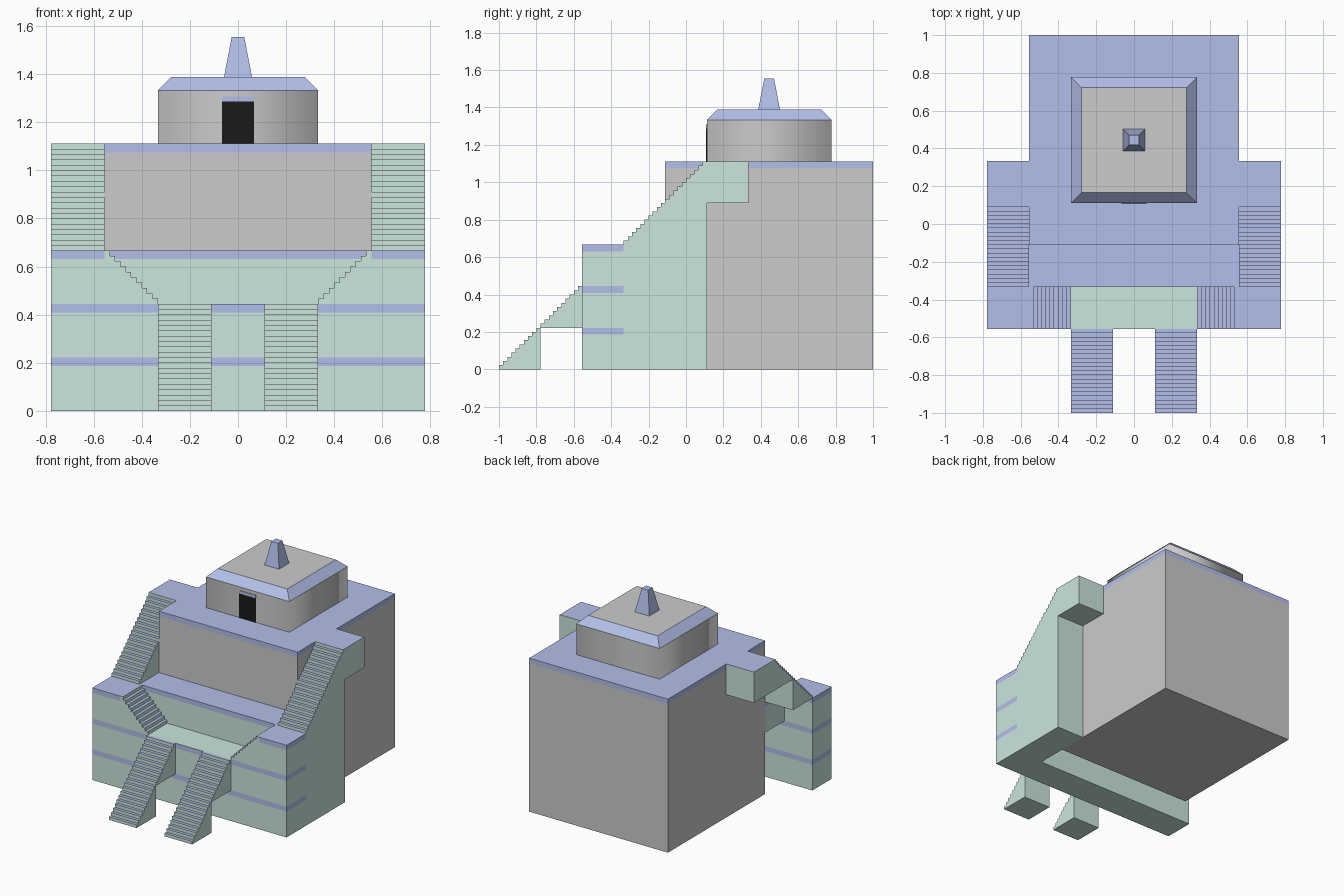
import bpy, bmesh, math
from mathutils import Matrix, Vector

if "Cube" in bpy.data.objects:
    bpy.data.objects.remove(bpy.data.objects["Cube"])

U = 1 / 9          # module: every size is a multiple of this
BAND = 0.036       # height of the blue trim


def material(name, rgb):
    m = bpy.data.materials.new(name)
    m.diffuse_color = (*rgb, 1)
    m.use_nodes = True
    m.node_tree.nodes["Principled BSDF"].inputs["Base Color"].default_value = m.diffuse_color
    return m


GREY, GREEN, BLUE, BLACK = range(4)
MATS = [None, material("green_stone", (0.60, 0.79, 0.73)),
        material("blue_trim", (0.45, 0.52, 0.82)), material("dark_opening", (0.01, 0.01, 0.01))]


def finish(name, bm):
    bmesh.ops.recalc_face_normals(bm, faces=bm.faces)
    me = bpy.data.meshes.new(name)
    bm.to_mesh(me)
    bm.free()
    for m in MATS:
        me.materials.append(m)
    ob = bpy.data.objects.new(name, me)
    bpy.context.collection.objects.link(ob)
    return ob


def tower(name, cx, cy, rings, sides, base, top):
    """Stacked rectangular rings (half x, half y, z); one material per storey."""
    bm = bmesh.new()
    loops = [[bm.verts.new((cx + sx * hx, cy + sy * hy, z))
              for sx, sy in ((-1, -1), (1, -1), (1, 1), (-1, 1))] for hx, hy, z in rings]
    for a, b, mat in zip(loops, loops[1:], sides):
        for i in range(4):
            j = (i + 1) % 4
            bm.faces.new((a[i], a[j], b[j], b[i])).material_index = mat
    bm.faces.new(loops[0][::-1]).material_index = base
    bm.faces.new(loops[-1]).material_index = top
    return finish(name, bm)


def block(name, x0, x1, y0, y1, z0, z1, side=GREEN, top=GREEN, bands=()):
    """Box in modules; bands lists the heights whose upper edge has blue trim."""
    levels, sides = [z0 * U], []
    for b in bands:
        levels += [b * U - BAND, b * U]
        sides += [side, BLUE]
    if levels[-1] < z1 * U - 1e-6:
        levels.append(z1 * U)
        sides.append(side)
    hx, hy = (x1 - x0) / 2 * U, (y1 - y0) / 2 * U
    return tower(name, (x0 + x1) / 2 * U, (y0 + y1) / 2 * U,
                 [(hx, hy, z) for z in levels], sides, side, top)


def stairs(name, x, y, z, turn, flights):
    """Flights of ten steps climbing along local +y, two modules wide."""
    bm = bmesh.new()
    s, size = 0.2 * U, 2 * U
    mat = Matrix.Translation(Vector((x, y, z)) * U) @ Matrix.Rotation(math.radians(turn), 4, 'Z')
    for f in range(flights):
        prof = [(0, 0)]
        for i in range(10):
            prof += [(i * s, (i + 1) * s), ((i + 1) * s, (i + 1) * s)]
        prof.append((size, 0))
        face = bm.faces.new([bm.verts.new(mat @ Vector((-U, f * size + p, f * size + q)))
                             for p, q in prof])
        ext = bmesh.ops.extrude_face_region(bm, geom=[face], use_keep_orig=True)
        shift = mat.to_3x3() @ Vector((size, 0, 0))
        bmesh.ops.translate(bm, vec=shift,
                            verts=[v for v in ext["geom"] if isinstance(v, bmesh.types.BMVert)])
    bmesh.ops.recalc_face_normals(bm, faces=bm.faces)
    for f in bm.faces:
        f.normal_update()
        f.material_index = BLUE if f.normal.z > 0.5 else GREEN
    return finish(name, bm)


# Main mass, front wall and raised terrace slab
block("main_block", -5, 5, -1, 9, 0, 10, GREY, BLUE, [10])
block("front_wall", -7, 7, -5, -3, 0, 4, bands=[2, 4])
block("terrace", -5, 5, -3, -1, 4, 6, top=BLUE, bands=[6])

# Mirrored parts
for s, side in ((1, "right"), (-1, "left")):
    xa, xb = sorted((5 * s, 7 * s))
    block(f"corner_block_{side}", xa, xb, -5, -3, 4, 6, top=BLUE, bands=[6])
    block(f"upper_landing_{side}", xa, xb, 1, 3, 8, 10, top=BLUE)
    stairs(f"upper_stairs_{side}", 6 * s, -3, 6, 0, 2)
    stairs(f"middle_stairs_{side}", 3 * s, -4, 4, -90 * s, 1)
    stairs(f"front_stairs_{side}", 2 * s, -9, 0, 0, 2)

# Solid support under the right upper stairs only
block("stair_support_front", 5, 7, -3, -1, 0, 6)
block("stair_support_back", 5, 7, -1, 1, 0, 8)

# Temple on top: smooth-shaded walls, sloped roof and spire
CY = 4 * U
walls = block("temple_walls", -3, 3, 1, 7, 10, 12, GREY, GREY)
for p in walls.data.polygons:
    p.use_smooth = abs(p.normal.z) < 0.5
tower("temple_roof", 0, CY, [(3 * U, 3 * U, 12 * U), (0.278, 0.278, 12.5 * U)], [BLUE], GREY, GREY)
tower("spire", 0, CY, [(0.058, 0.058, 12.5 * U), (0.026, 0.026, 14 * U)], [BLUE], BLUE, BLUE)

# Doorway and lintel
tower("doorway", 0, U, [(0.067, 0.003, 10 * U), (0.067, 0.003, 1.287)], [BLACK], BLACK, BLACK)
tower("door_lintel", 0, U, [(0.067, 0.004, 1.287), (0.067, 0.004, 1.308)], [BLUE], BLUE, BLUE)
